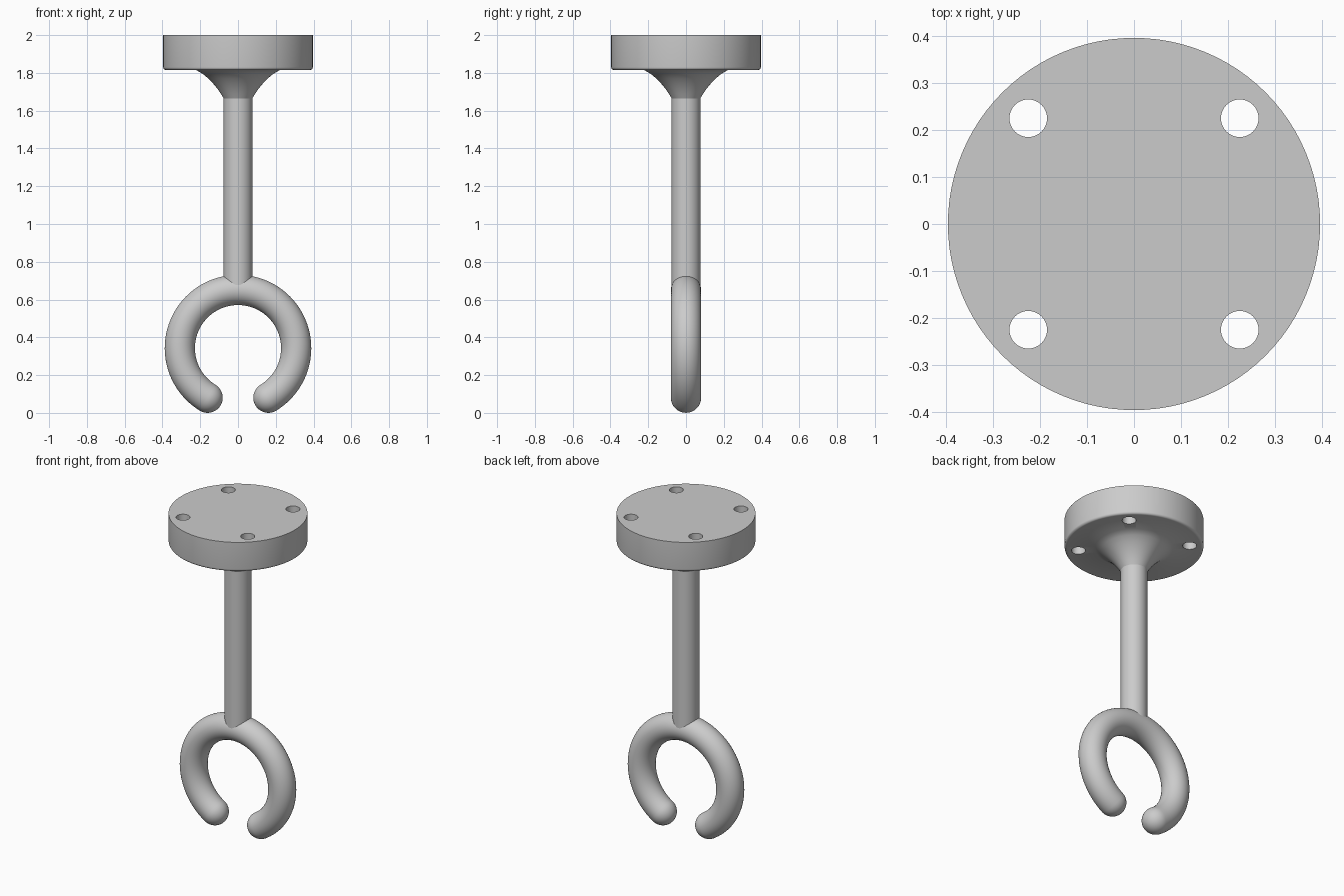
import bpy
import bmesh
from math import sin, cos, pi, radians
from mathutils import Vector

if "Cube" in bpy.data.objects:
    bpy.data.objects.remove(bpy.data.objects["Cube"])


def loft(name, rings, smooth_angle=30):
    """Skin closed rings of points in order and cap both ends."""
    bm = bmesh.new()
    loops = [[bm.verts.new(p) for p in ring] for ring in rings]
    n = len(loops[0])
    for a, b in zip(loops, loops[1:]):
        for i in range(n):
            j = (i + 1) % n
            bm.faces.new((a[i], a[j], b[j], b[i]))
    bm.faces.new(loops[0])
    bm.faces.new(loops[-1])
    bmesh.ops.recalc_face_normals(bm, faces=bm.faces)
    mesh = bpy.data.meshes.new(name)
    bm.to_mesh(mesh)
    bm.free()
    obj = bpy.data.objects.new(name, mesh)
    bpy.context.collection.objects.link(obj)
    smooth(obj, smooth_angle)
    return obj


def smooth(obj, angle=30):
    bpy.ops.object.select_all(action='DESELECT')
    obj.select_set(True)
    bpy.context.view_layer.objects.active = obj
    bpy.ops.object.shade_smooth_by_angle(angle=radians(angle))


def circle(center, u, v, r, n):
    return [center + u * (r * cos(2 * pi * i / n)) + v * (r * sin(2 * pi * i / n))
            for i in range(n)]


X, Y, Z = Vector((1, 0, 0)), Vector((0, 1, 0)), Vector((0, 0, 1))

# Ceiling plate, concave flare and stem: one turned profile (radius, height)
PLATE_R, PLATE_Z, ROUND = 0.396, 1.815, 0.015
profile = [(0.076, 0.65), (0.076, 1.665), (0.091, 1.69), (0.109, 1.716),
           (0.131, 1.743), (0.157, 1.77), (0.187, 1.795), (0.222, PLATE_Z)]
for k in range(6):
    a = k / 5 * pi / 2
    profile.append((PLATE_R - ROUND + ROUND * sin(a), PLATE_Z + ROUND - ROUND * cos(a)))
profile.append((PLATE_R, 2.0))
plate = loft("mount_plate_and_stem", [circle(Z * z, X, Y, r, 96) for r, z in profile])

# Four screw holes
for sx in (-1, 1):
    for sy in (-1, 1):
        base = Vector((0.225 * sx, 0.225 * sy, 0))
        cutter = loft("screw_hole_cutter",
                      [circle(base + Z * z, X, Y, 0.04, 40) for z in (1.75, 2.05)])
        cutter.hide_render = True
        mod = plate.modifiers.new("screw_hole", 'BOOLEAN')
        mod.operation, mod.solver, mod.object = 'DIFFERENCE', 'EXACT', cutter
        bpy.context.view_layer.objects.active = plate
        bpy.ops.object.modifier_apply(modifier=mod.name)
        bpy.data.objects.remove(cutter)
smooth(plate)

# Open ring hook: round bar swept around an arc, with domed tips
RING_R, BAR_R, CENTER = 0.308, 0.08, Vector((0, 0, 0.343))
GAP = radians(31.5)


def bar_ring(angle, push=0.0, r=BAR_R):
    radial = X * sin(angle) - Z * cos(angle)
    tangent = X * cos(angle) + Z * sin(angle)
    return circle(CENTER + radial * RING_R + tangent * push, radial, Y, r, 40)


STEPS, DOME = 72, 10
dome = [(BAR_R * sin(a), BAR_R * cos(a)) for a in
        (k / DOME * pi / 2 * 0.985 for k in range(1, DOME + 1))]
rings = [bar_ring(GAP, -d, r) for d, r in reversed(dome)]
rings += [bar_ring(GAP + (2 * pi - 2 * GAP) * i / STEPS) for i in range(STEPS + 1)]
rings += [bar_ring(2 * pi - GAP, d, r) for d, r in dome]
loft("hook", rings)
